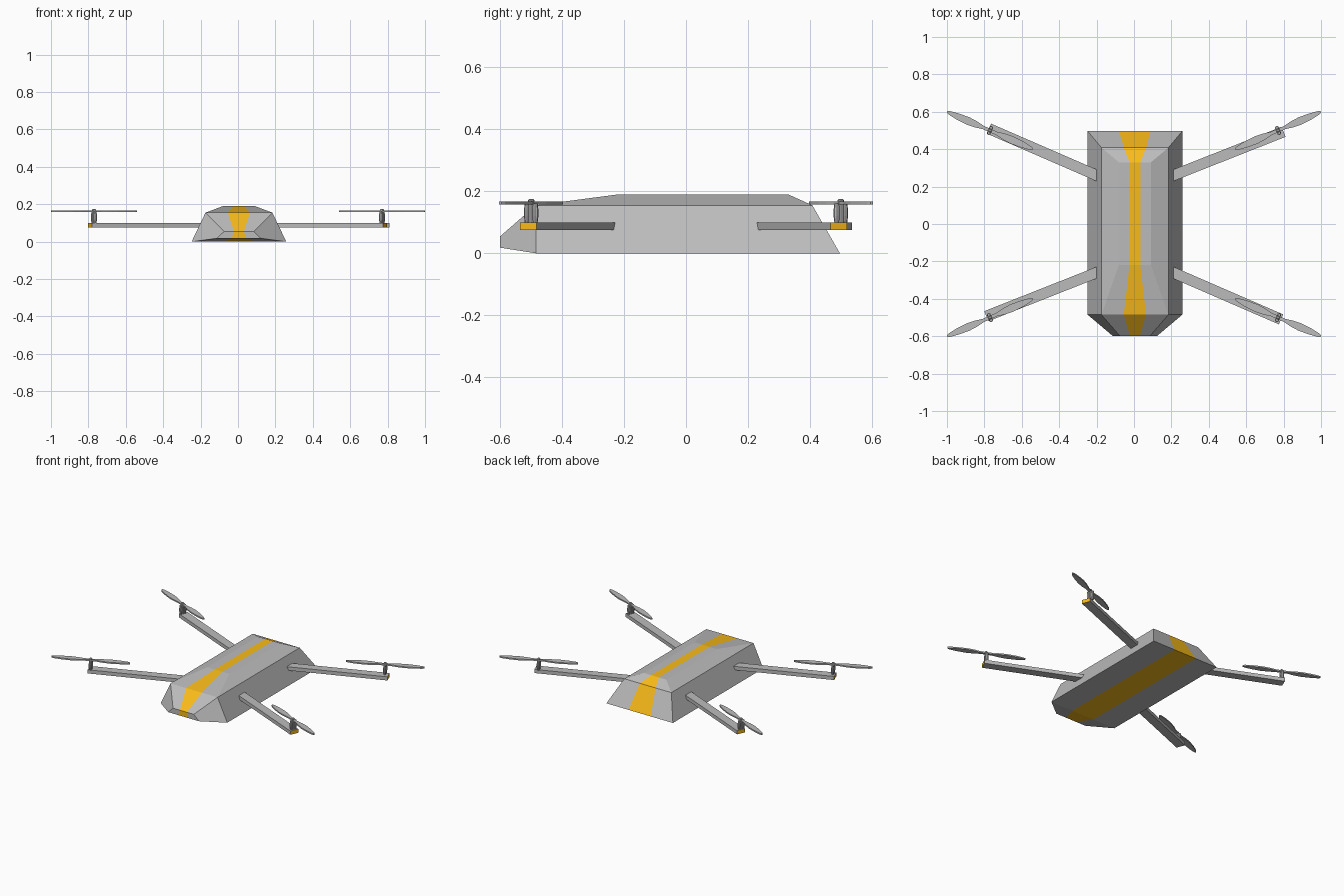
import bpy, bmesh
from math import cos, sin, pi, atan2
from mathutils import Vector, Matrix

if "Cube" in bpy.data.objects:
    bpy.data.objects.remove(bpy.data.objects["Cube"])


def material(name, rgb):
    m = bpy.data.materials.new(name)
    m.diffuse_color = (*rgb, 1)
    m.use_nodes = True
    m.node_tree.nodes["Principled BSDF"].inputs["Base Color"].default_value = m.diffuse_color
    return m


GREY = material("grey", (0.5, 0.5, 0.5))
ORANGE = material("orange", (0.95, 0.5, 0.01))


def finish(bm, name):
    bmesh.ops.recalc_face_normals(bm, faces=bm.faces)
    me = bpy.data.meshes.new(name)
    bm.to_mesh(me)
    bm.free()
    me.materials.append(GREY)
    me.materials.append(ORANGE)
    ob = bpy.data.objects.new(name, me)
    bpy.context.collection.objects.link(ob)
    return ob


# Body: closed side profile (half width, y, z), each row split in thirds
# so the middle third forms the orange stripe
profile = [(0.253, 0.497, 0), (0.179, 0.408, 0.155), (0.086, 0.33, 0.19),
           (0.086, -0.22, 0.19), (0.179, -0.485, 0.155), (0.079, -0.6, 0.055),
           (0.117, -0.6, 0.018), (0.253, -0.485, 0)]
bm = bmesh.new()
rows = [[bm.verts.new((0.005 + w * t, y, z)) for t in (-1, -1 / 3, 1 / 3, 1)]
        for w, y, z in profile]
for i, a in enumerate(rows):
    b = rows[(i + 1) % len(rows)]
    for k in range(3):
        f = bm.faces.new((a[k], a[k + 1], b[k + 1], b[k]))
        f.material_index = int(k == 1)
for col in (0, 3):
    for quad in ((1, 2, 3, 4), (0, 1, 4, 7), (7, 4, 5, 6)):
        bm.faces.new([rows[i][col] for i in quad])
finish(bm, "body")


# Arm: square bar from inside the body to an orange tip
def arm(name, start, end):
    bm = bmesh.new()
    s, e = Vector((*start, 0)), Vector((*end, 0))
    d = (e - s).normalized()
    s -= d * 0.04
    p = Vector((-d.y, d.x, 0)) * 0.029
    ring = [p + Vector((0, 0, 0.075)), -p + Vector((0, 0, 0.075)),
            -p + Vector((0, 0, 0.1)), p + Vector((0, 0, 0.1))]
    a = [bm.verts.new(s + r) for r in ring]
    b = [bm.verts.new(e + r) for r in ring]
    bm.faces.new(a)
    bm.faces.new(b).material_index = 1
    for i in range(4):
        j = (i + 1) % 4
        bm.faces.new((a[i], a[j], b[j], b[i]))
    finish(bm, name)


# Turned part from (radius, z) rings
def lathe(name, x, y, rings, n=8):
    bm = bmesh.new()
    loops = [[bm.verts.new((x + r * cos(2 * pi * i / n), y + r * sin(2 * pi * i / n), z))
              for i in range(n)] for r, z in rings]
    for a, b in zip(loops, loops[1:]):
        for i in range(n):
            j = (i + 1) % n
            bm.faces.new((a[i], a[j], b[j], b[i]))
    bm.faces.new(loops[0])
    bm.faces.new(loops[-1])
    finish(bm, name)


# Propeller: one flat two-blade outline, extruded
half = [(0.0, 0.009), (0.04, 0.009), (0.08, 0.017), (0.13, 0.021),
        (0.19, 0.017), (0.235, 0.01), (0.25, 0.004)]


def propeller(name, x, y, angle):
    bm = bmesh.new()
    quarter = half + [(u, -v) for u, v in reversed(half[1:])]
    outline = quarter + [(-u, -v) for u, v in quarter]
    f = bm.faces.new([bm.verts.new((u, v, 0.158)) for u, v in outline])
    top = bmesh.ops.extrude_face_region(bm, geom=[f])["geom"]
    bmesh.ops.translate(bm, vec=(0, 0, 0.009),
                        verts=[v for v in top if isinstance(v, bmesh.types.BMVert)])
    bm.transform(Matrix.Translation((x, y, 0)) @ Matrix.Rotation(angle, 4, 'Z'))
    finish(bm, name)


# Four rotors: arm, two bowed motor posts, hub and propeller
for side, sx in (("right", 1), ("left", -1)):
    for end, sy in (("back", 1), ("front", -1)):
        tag = f"{end}_{side}"
        ex, ey = (0.795, 0.493) if sx == sy else (0.781, 0.51)
        arm(f"arm_{tag}", (0.005 + sx * 0.205, sy * 0.26), (0.005 + sx * ex, sy * ey))
        px, py = sx * 0.77, sy * 0.5
        angle = atan2(sy * 0.1, sx * 0.23)
        for k in (-1, 1):
            lathe(f"motor_post_{tag}", px - k * 0.014 * sin(angle), py + k * 0.014 * cos(angle),
                  [(0.008, 0.1), (0.0105, 0.12), (0.0105, 0.14), (0.008, 0.16)])
        lathe(f"hub_{tag}", px, py, [(0.01, 0.1), (0.01, 0.172), (0.006, 0.176)])
        propeller(f"propeller_{tag}", px, py, angle)
